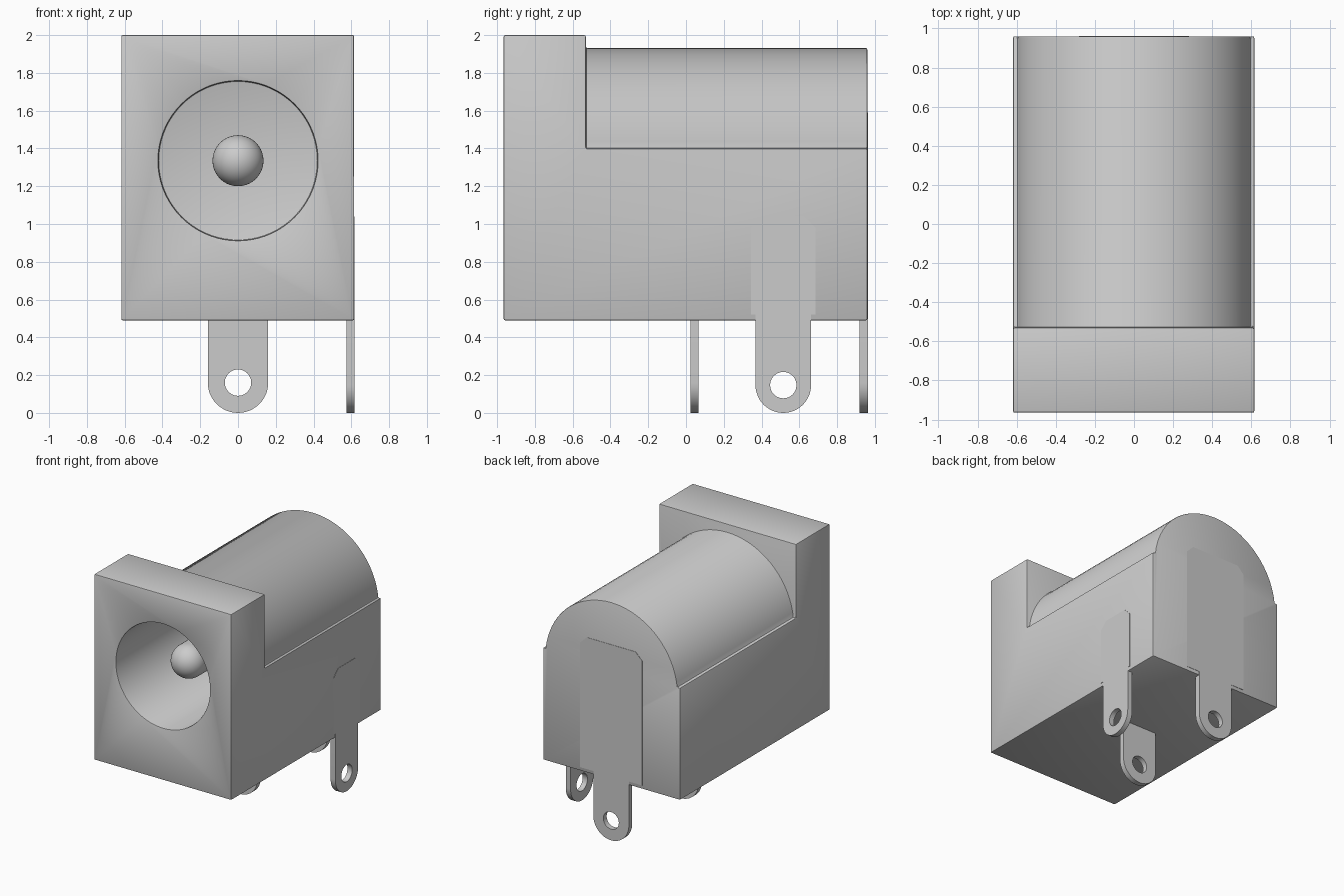
import bpy, bmesh, math
from mathutils import Matrix

cube = bpy.data.objects.get("Cube")
if cube:
    bpy.data.objects.remove(cube, do_unlink=True)

grey = bpy.data.materials.new("grey")
grey.use_nodes = True
colour = (0.6, 0.6, 0.6, 1)
grey.diffuse_color = colour
grey.node_tree.nodes["Principled BSDF"].inputs["Base Color"].default_value = colour

AXIS_Z = 1.335   # height of the barrel, bore and pin
BACK = 0.96


def activate(obj):
    bpy.ops.object.select_all(action="DESELECT")
    obj.select_set(True)
    bpy.context.view_layer.objects.active = obj


def add_object(name, data):
    obj = bpy.data.objects.new(name, data)
    bpy.context.collection.objects.link(obj)
    data.materials.append(grey)
    return obj


def from_bmesh(name, bm):
    bmesh.ops.recalc_face_normals(bm, faces=bm.faces)
    mesh = bpy.data.meshes.new(name)
    bm.to_mesh(mesh)
    bm.free()
    return add_object(name, mesh)


def prism(name, profile, x0, x1):
    """Extrude a (y, z) profile along x."""
    bm = bmesh.new()
    face = bm.faces.new([bm.verts.new((x0, y, z)) for y, z in profile])
    new = bmesh.ops.extrude_face_region(bm, geom=[face])["geom"]
    bmesh.ops.translate(bm, vec=(x1 - x0, 0, 0),
                        verts=[v for v in new if isinstance(v, bmesh.types.BMVert)])
    return from_bmesh(name, bm)


def cylinder(name, radius, y0, y1, sides=72):
    """Cylinder along y on the barrel axis."""
    bm = bmesh.new()
    place = Matrix.Translation((0, (y0 + y1) / 2, AXIS_Z)) @ Matrix.Rotation(math.pi / 2, 4, "X")
    bmesh.ops.create_cone(bm, cap_ends=True, segments=sides, radius1=radius,
                          radius2=radius, depth=y1 - y0, matrix=place)
    return from_bmesh(name, bm)


def combine(target, other, operation):
    activate(target)
    mod = target.modifiers.new("combine", "BOOLEAN")
    mod.operation, mod.object, mod.solver = operation, other, "EXACT"
    bpy.ops.object.modifier_apply(modifier=mod.name)
    bpy.data.objects.remove(other, do_unlink=True)


def smooth(obj):
    activate(obj)
    bpy.ops.object.shade_smooth_by_angle(angle=math.radians(30))


# Housing: stepped block with a barrel, trimmed flat at the back and bored
step = [(-0.965, 0.49), (1.1, 0.49), (1.1, 1.4), (-0.53, 1.4), (-0.53, 2), (-0.965, 2)]
housing = prism("housing", step, -0.618, 0.615)
combine(housing, cylinder("barrel", 0.597, -0.7, 1.2), "UNION")
trim = prism("back_trim", [(BACK, 0), (1.5, 0), (1.5, 2.5), (BACK, 2.5)], -1, 1)
combine(housing, trim, "DIFFERENCE")
combine(housing, cylinder("bore", 0.422, -1.2, 0.75), "DIFFERENCE")
activate(housing)
bevel = housing.modifiers.new("edge_bevel", "BEVEL")
bevel.width, bevel.segments, bevel.limit_method = 0.008, 2, "ANGLE"
bpy.ops.object.modifier_apply(modifier=bevel.name)
smooth(housing)

# Centre pin: half profile with a domed tip, spun about the axis
bm = bmesh.new()
R, TIP = 0.135, -0.63
arc = [i * math.pi / 24 for i in range(13)]
points = [(R * math.sin(a), TIP - R * math.cos(a)) for a in arc] + [(R, 0.8)]
verts = [bm.verts.new((r, y, AXIS_Z)) for r, y in points]
edges = [bm.edges.new(pair) for pair in zip(verts, verts[1:])]
bmesh.ops.spin(bm, geom=verts + edges, cent=(0, 0, AXIS_Z), axis=(0, 1, 0),
               angle=math.tau, steps=40)
bmesh.ops.remove_doubles(bm, verts=bm.verts, dist=0.0005)
smooth(from_bmesh("centre_pin", bm))


def tab(name, half, head, location, turn=0):
    """Flat terminal with a round drilled foot and an optional wider head (half width, top)."""
    curve = bpy.data.curves.new(name, "CURVE")
    curve.dimensions, curve.fill_mode, curve.extrude = "2D", "BOTH", 0.0215
    wide, top = head
    turns = [math.pi + i * math.pi / 24 for i in range(25)]
    outline = [(half * math.cos(a), half + half * math.sin(a)) for a in turns]
    outline += [(half, 0.52), (wide, 0.52), (wide, top - 0.06), (wide - 0.06, top),
                (0.06 - wide, top), (-wide, top - 0.06), (-wide, 0.52), (-half, 0.52)]
    hole = [(0.07 * math.cos(2 * a), half + 0.07 * math.sin(2 * a)) for a in turns[:-1]]
    for loop in (outline, hole):
        spline = curve.splines.new("POLY")
        spline.points.add(len(loop) - 1)
        for point, (u, v) in zip(spline.points, loop):
            point.co = (u, v, 0, 1)
        spline.use_cyclic_u = True
    obj = add_object(name, curve)
    obj.location = location
    obj.rotation_euler = (math.pi / 2, 0, turn)
    activate(obj)
    bpy.ops.object.convert(target="MESH")
    smooth(bpy.context.object)


# Terminals: back and side ones lie almost flush with the housing
tab("back_terminal", 0.16, (0.28, 1.59), (0, 0.941, 0))
tab("middle_terminal", 0.16, (0.16, 0.7), (0, 0.045, 0))
tab("side_terminal", 0.147, (0.17, 1.04), (0.596, 0.515, 0), math.pi / 2)
